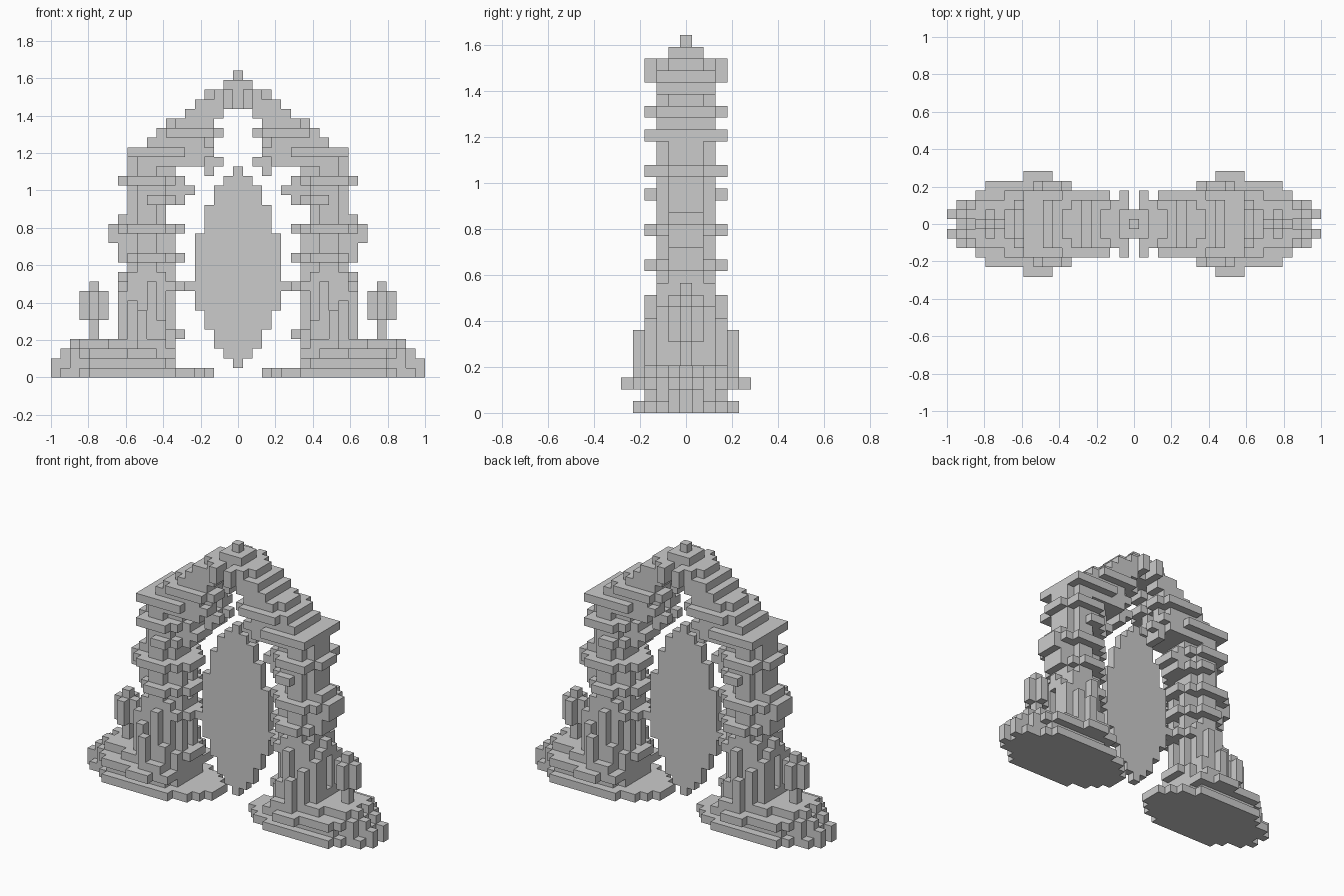
import bpy, bmesh
from mathutils import Vector

if "Cube" in bpy.data.objects:
    bpy.data.objects.remove(bpy.data.objects["Cube"])

U = 2 / 39          # block size
parts = {}          # part name -> set of block coordinates
solid = set()       # all filled blocks


def box(part, x0, x1, y0, y1, z0, z1):
    """Fill a block range, mirrored across x and y."""
    for x in range(x0, x1 + 1):
        for y in range(y0, y1 + 1):
            for z in range(z0, z1 + 1):
                for c in {(sx * x, sy * y, z) for sx in (1, -1) for sy in (1, -1)}:
                    if c not in solid:
                        solid.add(c)
                        parts.setdefault(part, set()).add(c)


def layer(part, z, *spans):
    """One horizontal layer: an x span for each step outward in y."""
    for y, span in enumerate(spans):
        if span:
            box(part, span[0], span[1], y, y, z, z)


# Oval portal sheet
for x, (z0, z1) in enumerate([(1, 21), (2, 20), (3, 19), (5, 17), (7, 14)]):
    box("portal", x, x, 0, 0, z0, z1)

# Rubble base
layer("base", 0, (3, 18), (3, 19), (4, 18), (5, 16), (7, 15))
layer("base", 1, (7, 18), (7, 19), (7, 17), (8, 15))
layer("base", 2, (7, 17), (7, 18), (7, 17), (7, 16), (7, 15), (9, 11))
layer("base", 3, (7, 16), (7, 17), (7, 16), (8, 13), (8, 9))
for x, y, top in [(10, 4, 6), (9, 3, 9), (11, 3, 7), (12, 2, 8), (13, 1, 3), (8, 3, 5)]:
    box("base", x, x, y, y, 3, top)

# Floating side crystals
box("crystal", 15, 15, 0, 0, 4, 9)
box("crystal", 14, 16, 0, 0, 6, 8)
box("crystal", 15, 15, 1, 1, 6, 8)

# Pillar shafts
box("pillar", 8, 11, 0, 1, 4, 21)
box("pillar", 9, 10, 2, 2, 4, 21)
box("pillar", 7, 12, 1, 1, 4, 8)
box("pillar", 8, 11, 2, 2, 4, 10)
box("pillar", 7, 12, 0, 0, 9, 10)
box("pillar", 7, 7, 1, 1, 9, 14)
box("pillar", 12, 12, 0, 1, 13, 16)
box("pillar", 13, 13, 0, 1, 14, 15)

# Pillar ledges
layer("ledge", 4, (6, 12), (6, 12), (7, 11))
layer("ledge", 9, (5, 12), (6, 12), (7, 11))
layer("ledge", 12, (6, 12), (6, 12), (7, 11), (8, 10))
layer("ledge", 15, (6, 13), (6, 13), (7, 12), (8, 11))
layer("ledge", 18, (6, 11), (6, 11), (7, 10), (8, 9))
layer("ledge", 19, (5, 11), (5, 11), (8, 10))
layer("ledge", 20, (6, 12), (6, 12), (7, 11), (8, 11))

# Stepped pointed arch
box("arch", 3, 3, 0, 1, 21, 21)
box("arch", 7, 11, 0, 1, 21, 21)
layer("arch", 22, (3, 11), (2, 11), (4, 10))
layer("arch", 23, (4, 11), (3, 11), (3, 11), (6, 11))
layer("arch", 24, (4, 9), (3, 9), (4, 9))
layer("arch", 25, (3, 8), (2, 8), (2, 8), (3, 7))
layer("arch", 26, (3, 7), (3, 7), (3, 6))
layer("arch", 27, (3, 5), (2, 5), (2, 5))
layer("arch", 28, (0, 4), (0, 4), (1, 4), (1, 1))
layer("arch", 29, (0, 3), (0, 3), (1, 2), (1, 1))
layer("arch", 30, (0, 1), (0, 1))
box("arch", 0, 0, 0, 0, 31, 31)

# Turn the exposed block sides into flat-shaded meshes
for name, cells in parts.items():
    bm = bmesh.new()
    for c in sorted(cells):
        for axis in range(3):
            for s in (1, -1):
                d = [0, 0, 0]
                d[axis] = s
                if (c[0] + d[0], c[1] + d[1], c[2] + d[2]) in solid:
                    continue
                n = Vector(d)
                a, b = Vector((0, 0, 0)), Vector((0, 0, 0))
                a[(axis + 1) % 3] = 0.5
                b[(axis + 2) % 3] = 0.5 * s
                mid = Vector(c) + Vector((0, 0, 0.5)) + n * 0.5
                bm.faces.new([bm.verts.new((mid + p) * U)
                              for p in (-a - b, a - b, a + b, b - a)])
    bmesh.ops.remove_doubles(bm, verts=bm.verts, dist=1e-4)
    mesh = bpy.data.meshes.new(name)
    bm.to_mesh(mesh)
    bm.free()
    bpy.context.collection.objects.link(bpy.data.objects.new(name, mesh))
